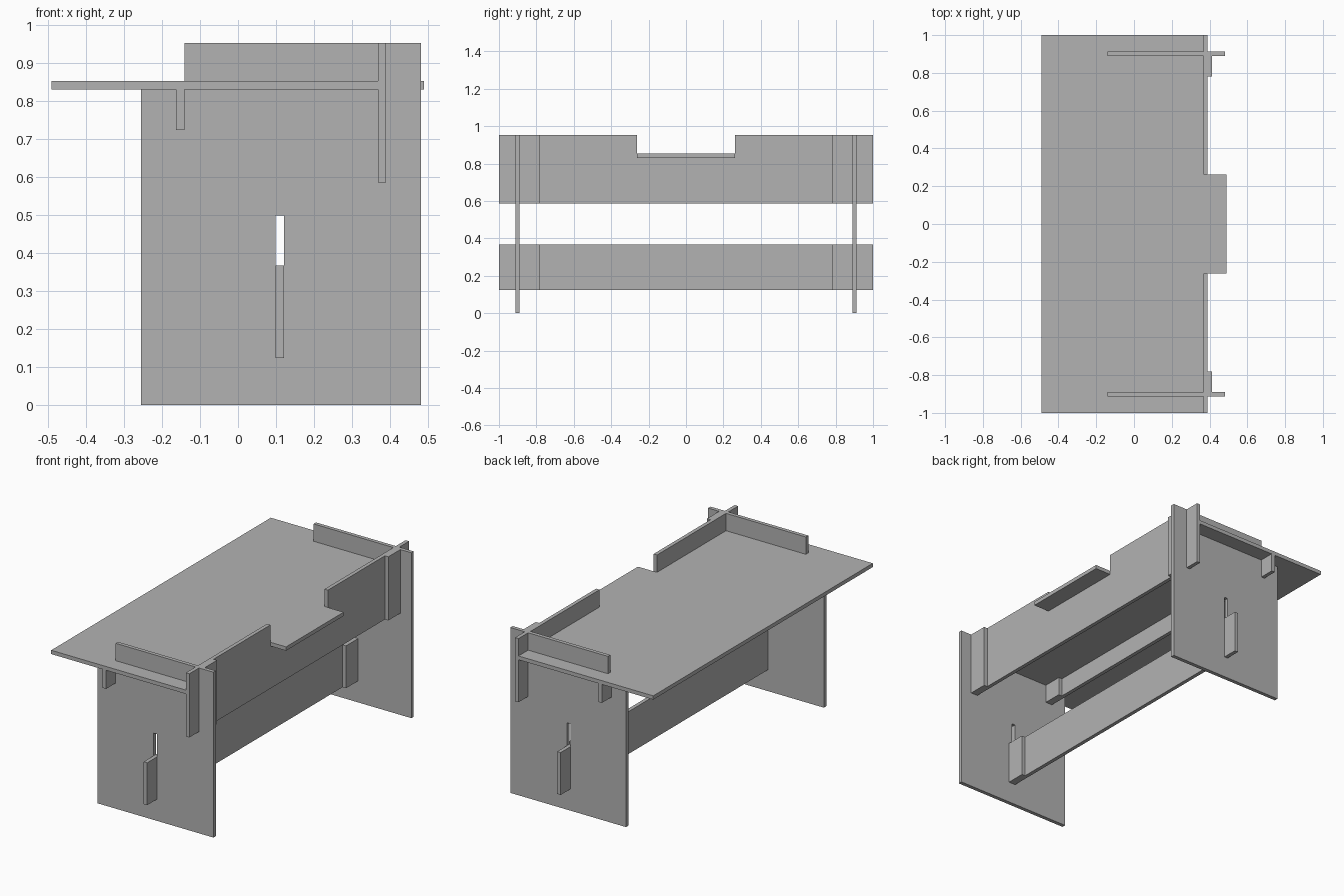
import bpy, bmesh
from mathutils import Vector

cube = bpy.data.objects.get("Cube")
if cube:
    bpy.data.objects.remove(cube, do_unlink=True)

T = 0.022            # sheet thickness
LEG_Y = 0.89         # inner face of each leg
CLEAT_Y = 0.78       # inner end of each cleat
TOP = 0.953          # highest edge
DESK_Z = 0.831       # underside of the desktop
BACK_X, RAIL_X, BEAM_X = 0.368, -0.163, 0.099

grey = bpy.data.materials.new("plain_grey")
grey.use_nodes = True
colour = (0.45, 0.45, 0.45, 1)
grey.diffuse_color = colour
grey.node_tree.nodes["Principled BSDF"].inputs["Base Color"].default_value = colour


def panel(name, axis, start, *loops):
    """Sheet cut from an outline (and holes), thickened along one axis."""
    bm = bmesh.new()
    for loop in loops:
        verts = []
        for p in loop:
            co = list(p)
            co.insert(axis, start)
            verts.append(bm.verts.new(co))
        for a, b in zip(verts, verts[1:] + verts[:1]):
            bm.edges.new((a, b))
    bmesh.ops.triangle_fill(bm, use_beauty=True, edges=bm.edges[:])
    shift = Vector((0, 0, 0))
    shift[axis] = T
    grown = bmesh.ops.extrude_face_region(bm, geom=bm.faces[:], use_keep_orig=True)["geom"]
    bmesh.ops.translate(bm, vec=shift, verts=[g for g in grown if isinstance(g, bmesh.types.BMVert)])
    bmesh.ops.recalc_face_normals(bm, faces=bm.faces[:])
    mesh = bpy.data.meshes.new(name)
    bm.to_mesh(mesh)
    bm.free()
    mesh.materials.append(grey)
    obj = bpy.data.objects.new(name, mesh)
    bpy.context.collection.objects.link(obj)


def rect(a0, a1, b0, b1):
    return [(a0, b0), (a1, b0), (a1, b1), (a0, b1)]


# Desktop with a rear tab that passes through the back board
half = [(-0.491, 1), (BACK_X, 1), (BACK_X, 0.262), (0.49, 0.262)]
panel("desktop", 2, DESK_Z, half + [(x, -y) for x, y in reversed(half)])

# Back board with a notch for the tab
half = [(1, 0.586), (1, TOP), (0.262, TOP), (0.262, DESK_Z)]
panel("back_board", 0, BACK_X, half + [(-y, z) for y, z in reversed(half)])

# Long rails running through both legs
panel("front_rail", 0, RAIL_X, rect(-1, 1, 0.724, DESK_Z))
panel("stretcher", 0, BEAM_X, rect(-1, 1, 0.124, 0.368))

# Legs with a stretcher slot, and cleats on the inside of each joint
leg = [(-0.256, 0), (0.482, 0), (0.482, TOP), (-0.141, TOP),
       (-0.141, DESK_Z), (-0.256, DESK_Z)]
slot = rect(BEAM_X, BEAM_X + T, 0.124, 0.5)
cleats = {"back": (BACK_X, 0.586, TOP),
          "front": (RAIL_X, 0.724, DESK_Z),
          "stretcher": (BEAM_X, 0.124, 0.368)}
for side, s in (("left", 1), ("right", -1)):
    panel(side + "_leg" if s > 0 else "right_leg", 1,
          LEG_Y if s > 0 else -LEG_Y - T, leg, slot)
    for name, (x, low, high) in cleats.items():
        panel(f"{name}_cleat_{side}", 0, x + T,
              rect(*sorted((s * CLEAT_Y, s * LEG_Y)), low, high))
